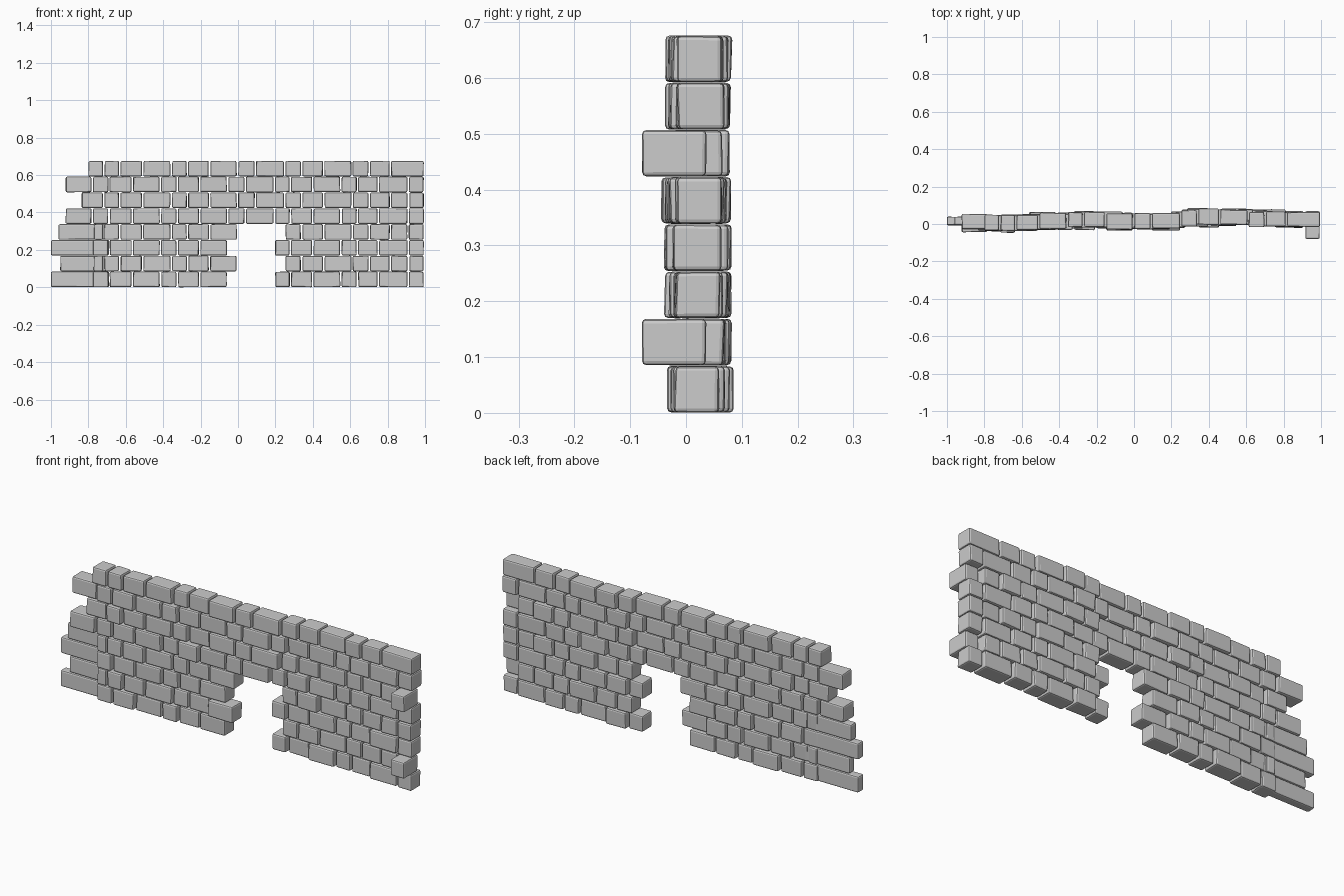
import bpy, bmesh, random
from mathutils import Vector

if "Cube" in bpy.data.objects:
    bpy.data.objects.remove(bpy.data.objects["Cube"])

random.seed(4)
PITCH = 0.0846     # course height
GAP = 0.009        # joint width

# Gentle wave of the wall in plan: (x, centre y)
WAVE = [(-1.0, .018), (-.88, .013), (-.75, .003), (-.6, .009), (-.4, .017), (-.2, .024), (0, .012),
        (.2, .018), (.32, .036), (.5, .037), (.7, .034), (.85, .025), (1.0, .023)]


def wave_y(x):
    for (x0, y0), (x1, y1) in zip(WAVE, WAVE[1:]):
        if x <= x1:
            return y0 + (y1 - y0) * (x - x0) / (x1 - x0)
    return WAVE[-1][1]


def brick(name, x0, x1, y0, y1, z0, z1, wobble=0.002):
    """Slightly irregular box with chamfered edges."""
    bm = bmesh.new()
    bmesh.ops.create_cube(bm, size=1)
    for v in bm.verts:
        c = v.co
        v.co = Vector((x0 + (c.x + .5) * (x1 - x0) + random.uniform(-wobble, wobble),
                       y0 + (c.y + .5) * (y1 - y0) + random.uniform(-wobble, wobble),
                       z0 + (c.z + .5) * (z1 - z0) + random.uniform(-wobble, wobble) * .4))
    bmesh.ops.bevel(bm, geom=bm.edges[:], offset=0.0075, segments=2,
                    profile=0.5, affect='EDGES')
    me = bpy.data.meshes.new(name)
    bm.to_mesh(me)
    bm.free()
    ob = bpy.data.objects.new(name, me)
    bpy.context.collection.objects.link(ob)


# Joint positions of the two alternating courses
ODD = [-.92, -.78, -.69, -.565, -.415, -.325, -.205, -.055, .038, .195,
       .28, .40, .55, .638, .75, .91, .997]
EVEN = [-.805, -.718, -.632, -.51, -.357, -.27, -.152, -.003, .093, .25,
        .34, .458, .61, .702, .815, .91, .997]
LONG_START = {0: -1.0, 1: -.95, 2: -1.0, 3: -.96}

for row in range(8):
    z0, z1 = row * PITCH + .001, (row + 1) * PITCH - .001
    joints = list(ODD if row % 2 == 0 else EVEN)
    if row == 4 or row == 6:
        joints[0] = -.925
    if row == 5:
        joints[0] = -.84
    if row == 7:
        joints.remove(.91)
    if row < 4:
        # Thin long end bricks running into the wall
        brick("long_end_brick", LONG_START[row], -.69, -.006, .038, z0, z1, .001)
        if row % 2:
            joints[0] = -.775
        else:
            joints = joints[1:]
    for i, (a, b) in enumerate(zip(joints, joints[1:])):
        # Doorway opening in the lower four courses
        lo, hi = (-.06, .19) if row % 2 == 0 else (-.01, .245)
        if row < 4 and a > lo and b < hi + .02:
            continue
        x0, x1 = a + GAP / 2, b - GAP / 2
        if row in (1, 5) and b > .99:
            # Corner brick turned toward the front
            brick("corner_brick", x0 + .002, x1, -.079, .036, z0, z1, .001)
            continue
        y = wave_y((a + b) / 2) + random.uniform(-.004, .004)
        d = random.uniform(.039, .043)
        # A few bricks stand proud of the face
        if random.random() < .12:
            y += random.choice((-.009, .005))
        brick("brick", x0, x1, y - d, y + d, z0, z1)
